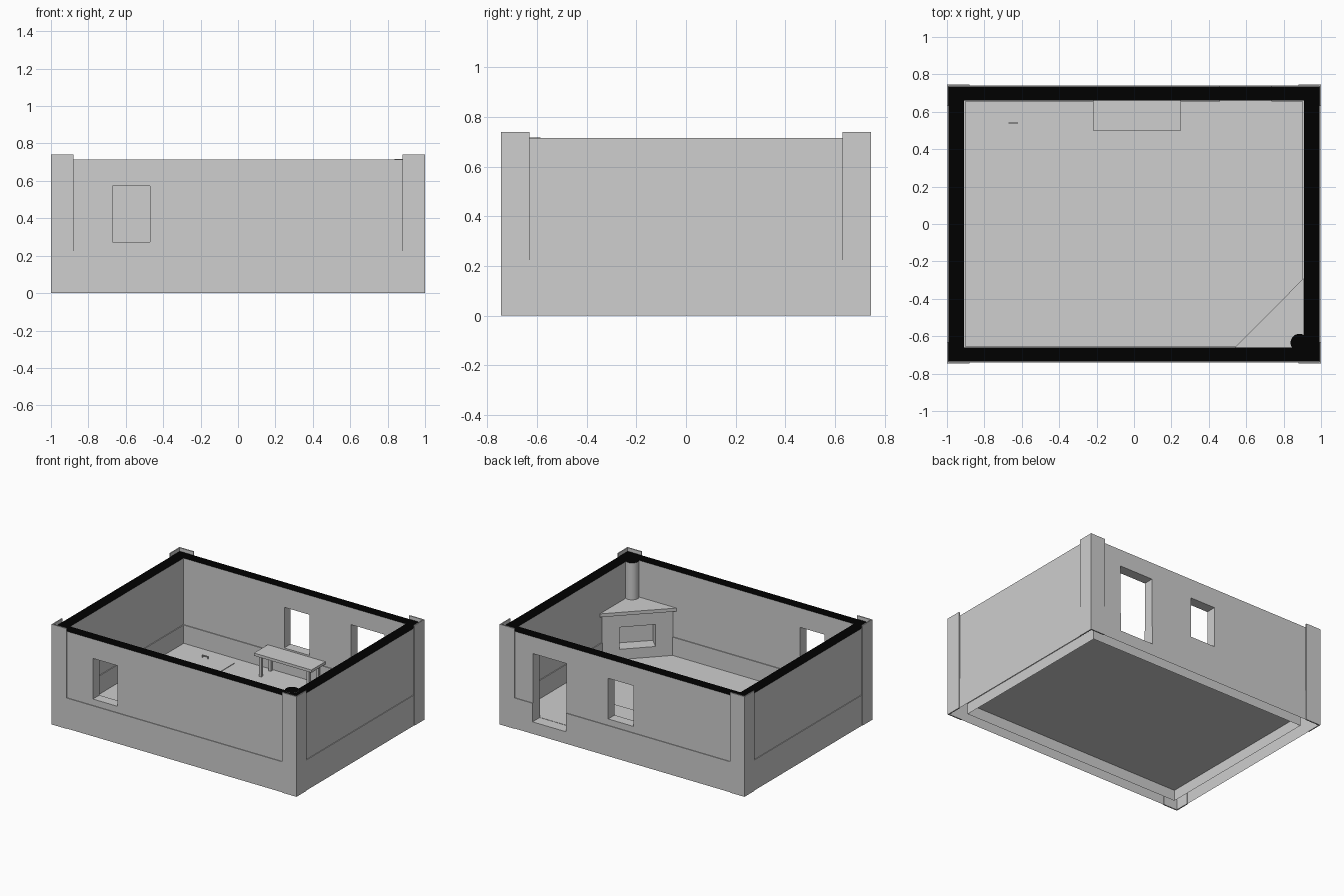
import bpy, bmesh, math
from mathutils import Matrix, Vector

if "Cube" in bpy.data.objects:
    bpy.data.objects.remove(bpy.data.objects["Cube"])


def material(name, rgb):
    m = bpy.data.materials.new(name)
    m.diffuse_color = (*rgb, 1)
    m.use_nodes = True
    m.node_tree.nodes["Principled BSDF"].inputs["Base Color"].default_value = m.diffuse_color
    return m


GREY = material("plain_grey", (0.62, 0.62, 0.62))
BLACK = material("cut_black", (0.0, 0.0, 0.0))


def finish(bm, name):
    bmesh.ops.recalc_face_normals(bm, faces=bm.faces[:])
    me = bpy.data.meshes.new(name)
    bm.to_mesh(me)
    bm.free()
    ob = bpy.data.objects.new(name, me)
    bpy.context.collection.objects.link(ob)
    me.materials.append(GREY)
    me.materials.append(BLACK)
    return ob


def add_box(bm, x0, x1, y0, y1, z0, z1):
    m = Matrix.Translation(((x0 + x1) / 2, (y0 + y1) / 2, (z0 + z1) / 2))
    m = m @ Matrix.Diagonal((x1 - x0, y1 - y0, z1 - z0, 1))
    bmesh.ops.create_cube(bm, size=1, matrix=m)


def boxes(name, *items):
    bm = bmesh.new()
    for it in items:
        add_box(bm, *it)
    return finish(bm, name)


def prism(name, pts, z0, z1):
    bm = bmesh.new()
    f = bm.faces.new([bm.verts.new((x, y, z0)) for x, y in pts])
    r = bmesh.ops.extrude_face_region(bm, geom=[f])
    vs = [g for g in r["geom"] if isinstance(g, bmesh.types.BMVert)]
    bmesh.ops.translate(bm, verts=vs, vec=(0, 0, z1 - z0))
    return finish(bm, name)


def cut(ob, cutter):
    mod = ob.modifiers.new("cut", 'BOOLEAN')
    mod.operation = 'DIFFERENCE'
    mod.solver = 'EXACT'
    mod.object = cutter
    bpy.context.view_layer.update()
    dg = bpy.context.evaluated_depsgraph_get()
    me = bpy.data.meshes.new_from_object(ob.evaluated_get(dg))
    ob.modifiers.clear()
    ob.data = me
    bpy.data.objects.remove(cutter)


# walls: one profile swept round the rectangle, with a plinth inside and out
profile = [(0.996, 0.741, 0), (0.996, 0.741, 0.225), (0.991, 0.736, 0.225),
           (0.991, 0.736, 0.715), (0.908, 0.661, 0.715), (0.908, 0.661, 0.225),
           (0.902, 0.655, 0.225), (0.902, 0.655, 0)]
bm = bmesh.new()
rings = [[bm.verts.new((sx * hx, sy * hy, z)) for sx, sy in
          ((-1, -1), (1, -1), (1, 1), (-1, 1))] for hx, hy, z in profile]
for i, a in enumerate(rings):
    b = rings[(i + 1) % len(rings)]
    for k in range(4):
        n = (k + 1) % 4
        bm.faces.new((a[k], a[n], b[n], b[k]))
walls = finish(bm, "walls")

# two windows and the doorway
cut(walls, boxes("opening_cutter",
                 (-0.67, -0.47, -0.85, -0.5, 0.272, 0.572),
                 (-0.085, 0.12, 0.5, 0.85, 0.272, 0.572),
                 (0.46, 0.735, 0.5, 0.85, 0.088, 0.59)))

# black cut surface on top, hollow underside
bm = bmesh.new()
bm.from_mesh(walls.data)
for f in bm.faces:
    f.material_index = 1 if f.calc_center_median().z > 0.71 and abs(f.normal.z) > 0.9 else 0
under = [f for f in bm.faces if f.calc_center_median().z < 0.001]
bmesh.ops.delete(bm, geom=under, context='FACES')
bm.to_mesh(walls.data)
bm.free()

# corner pillars: thin angles wrapped round each corner
for sx, nx in ((-1, "left"), (1, "right")):
    for sy, ny in ((-1, "front"), (1, "back")):
        pts = [(1, 0.746), (0.88, 0.746), (0.88, 0.737), (0.992, 0.737),
               (0.992, 0.63), (1, 0.63)]
        prism(f"{ny}_{nx}_pillar", [(sx * x, sy * y) for x, y in pts], 0, 0.74)

# floor
boxes("floor", (-0.905, 0.905, -0.658, 0.658, 0.08, 0.09))

# trapdoor with handle
boxes("trapdoor", (-0.85, -0.44, 0.29, 0.59, 0.09, 0.094))
boxes("trapdoor_handle",
      (-0.67, -0.62, 0.536, 0.544, 0.106, 0.112),
      (-0.67, -0.664, 0.536, 0.544, 0.093, 0.107),
      (-0.626, -0.62, 0.536, 0.544, 0.093, 0.107))

# bench by the back wall
boxes("bench_top", (-0.22, 0.25, 0.5, 0.661, 0.24, 0.26))
for x, n in ((-0.18, "left"), (0.21, "right")):
    boxes(f"bench_{n}_legs",
          (x - 0.01, x + 0.01, 0.515, 0.535, 0.09, 0.241),
          (x - 0.01, x + 0.01, 0.625, 0.645, 0.09, 0.241),
          (x - 0.008, x + 0.008, 0.534, 0.626, 0.215, 0.235))

# corner fireplace
body = prism("fireplace_body", [(0.905, -0.31), (0.565, -0.658), (0.905, -0.658)], 0.09, 0.42)
bm = bmesh.new()
mat = (Matrix.Translation((0.735, -0.484, 0.247)) @ Matrix.Rotation(math.radians(45), 4, 'Z')
       @ Matrix.Diagonal((0.245, 0.2, 0.162, 1)))
bmesh.ops.create_cube(bm, size=1, matrix=mat)
cut(body, finish(bm, "hearth_cutter"))
prism("fireplace_mantel", [(0.907, -0.29), (0.54, -0.66), (0.907, -0.66)], 0.42, 0.445)

# round flue with black cut top
bm = bmesh.new()
bmesh.ops.create_cone(bm, cap_ends=True, segments=32, radius1=0.048, radius2=0.048,
                      depth=0.277, matrix=Matrix.Translation((0.885, -0.635, 0.5785)))
flue = finish(bm, "flue")
for p in flue.data.polygons:
    p.material_index = 1 if p.normal.z > 0.9 else 0
bpy.context.view_layer.objects.active = flue
flue.select_set(True)
bpy.ops.object.shade_smooth_by_angle(angle=math.radians(35))
